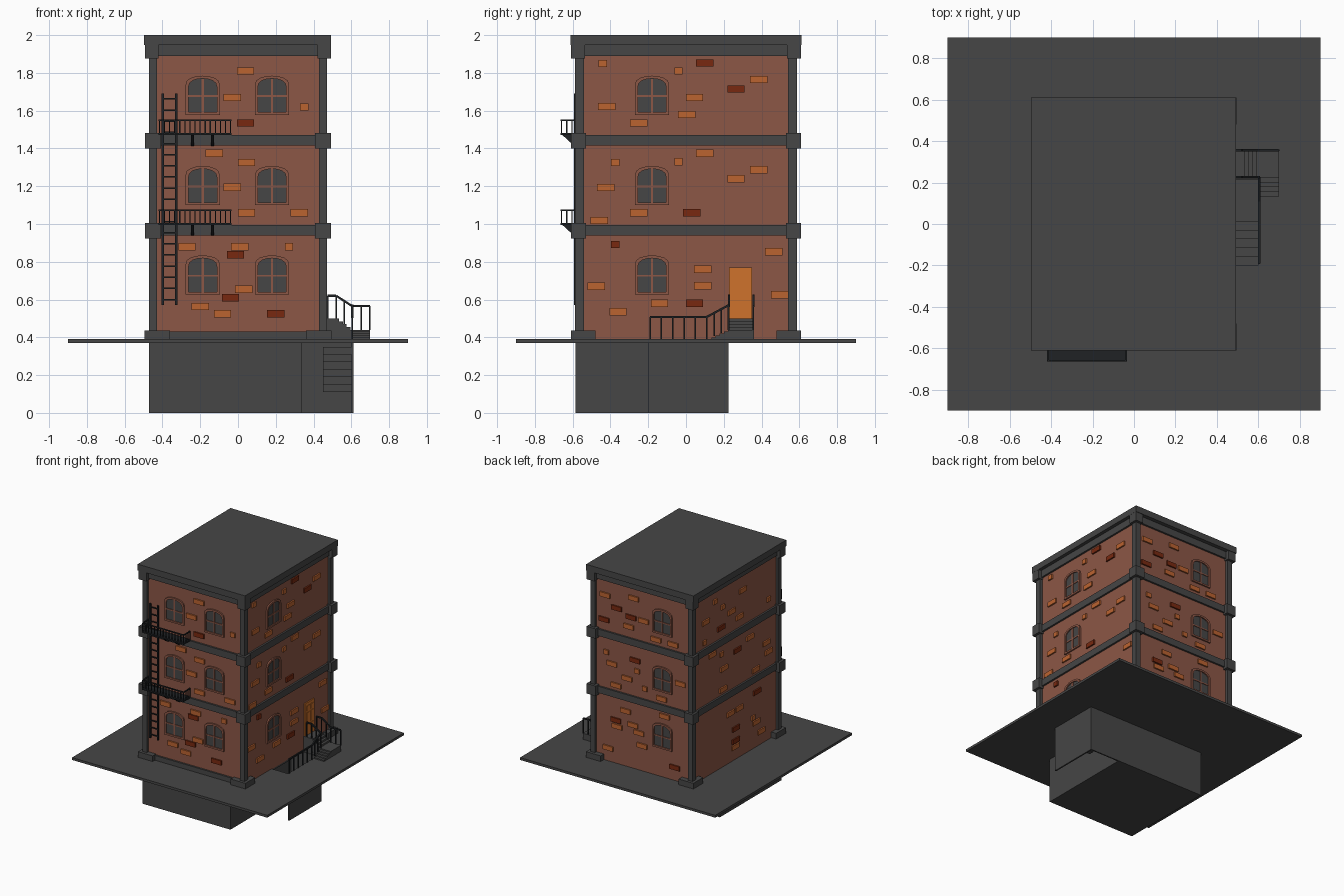
import bpy, bmesh, math, random
from mathutils import Vector

if "Cube" in bpy.data.objects:
    bpy.data.objects.remove(bpy.data.objects["Cube"])

random.seed(4)

def material(name, rgb):
    m = bpy.data.materials.new(name)
    m.diffuse_color = (*rgb, 1)
    m.use_nodes = True
    m.node_tree.nodes["Principled BSDF"].inputs["Base Color"].default_value = m.diffuse_color
    return m

STONE = material("dark stone", (0.061, 0.061, 0.061))
BRICK = material("brick red", (0.263, 0.095, 0.061))
LIGHT = material("light brick", (0.50, 0.125, 0.03))
DARK = material("dark brick", (0.19, 0.022, 0.005))
DOOR = material("door orange", (0.62, 0.17, 0.025))
IRON = material("black iron", (0.014, 0.016, 0.018))

WX, WY = 0.45, 0.565            # wall faces
GROUND = 0.39

def finish(name, bm, mat):
    bmesh.ops.recalc_face_normals(bm, faces=bm.faces)
    me = bpy.data.meshes.new(name)
    bm.to_mesh(me)
    bm.free()
    me.materials.append(mat)
    ob = bpy.data.objects.new(name, me)
    bpy.context.collection.objects.link(ob)
    return ob

def box(bm, x0, x1, y0, y1, z0, z1):
    vs = bmesh.ops.create_cube(bm, size=1)["verts"]
    for v in vs:
        v.co = ((x0 + x1) / 2 + v.co.x * (x1 - x0), (y0 + y1) / 2 + v.co.y * (y1 - y0),
                (z0 + z1) / 2 + v.co.z * (z1 - z0))

def bar(bm, p, q, r=0.004):
    p, q = Vector(p), Vector(q)
    d = q - p
    rot = d.to_track_quat('Z', 'Y')
    for v in bmesh.ops.create_cube(bm, size=1)["verts"]:
        v.co = (p + q) / 2 + rot @ Vector((v.co.x * 2 * r, v.co.y * 2 * r, v.co.z * d.length))

def on_wall(side, u, d, z):
    """Point on a wall: u along it, d out from it."""
    return {"front": (u, -WY - d, z), "back": (u, WY + d, z),
            "right": (WX + d, u, z), "left": (-WX - d, u, z)}[side]

def wall_box(bm, side, u0, u1, d0, d1, z0, z1):
    a, b = on_wall(side, u0, d0, z0), on_wall(side, u1, d1, z1)
    lo, hi = [min(p) for p in zip(a, b)], [max(p) for p in zip(a, b)]
    box(bm, lo[0], hi[0], lo[1], hi[1], lo[2], hi[2])

def prism(bm, pts, place, d0, d1):
    a = [bm.verts.new(place(p, d0)) for p in pts]
    b = [bm.verts.new(place(p, d1)) for p in pts]
    bm.faces.new(a)
    bm.faces.new(b)
    for i in range(len(pts)):
        j = (i + 1) % len(pts)
        bm.faces.new((a[i], a[j], b[j], b[i]))

def ring(bm, outer, inner, place, d0, d1):
    rows = [[bm.verts.new(place(p, d)) for p in loop]
            for loop, d in ((outer, d0), (outer, d1), (inner, d1), (inner, d0))]
    n = len(outer)
    for k in range(4):
        a, b = rows[k], rows[(k + 1) % 4]
        for i in range(n):
            bm.faces.new((a[i], a[(i + 1) % n], b[(i + 1) % n], b[i]))

# Pavement with a hole for the basement stairs
bm = bmesh.new()
ring(bm, [(-.9, -.9), (.9, -.9), (.9, .9), (-.9, .9)],
     [(.45, -.2), (.6, -.2), (.6, .22), (.45, .22)], lambda p, d: (*p, d), 0.37, GROUND)
finish("pavement", bm, STONE)

# Basement room, stairwell walls and descending stairs
bm = bmesh.new()
box(bm, -.47, .34, -.585, .225, 0, .37)
finish("basement", bm, STONE)
bm = bmesh.new()
box(bm, .6, .612, -.2, .225, 0, .38)
box(bm, .34, .6, .215, .225, 0, .372)
finish("stairwell_walls", bm, STONE)
bm = bmesh.new()
for i in range(6):
    z = .35 - .04 * i
    box(bm, .45, .6, -.2 + .043 * i, -.157 + .043 * i, z - .04, z)
box(bm, .45, .6, .058, .215, .13, .15)
finish("basement_stairs", bm, STONE)

# Brick walls
bm = bmesh.new()
box(bm, -WX, WX, -WY, WY, 0.385, 1.93)
finish("brick_walls", bm, BRICK)

# Corner pillars with base, floor and top blocks
bm, blocks = bmesh.new(), bmesh.new()
def corner(b, sx, sy, ox, ix, oy, iy, z0, z1):
    box(b, *sorted((sx * ix, sx * ox)), *sorted((sy * iy, sy * oy)), z0, z1)
for sx in (-1, 1):
    for sy in (-1, 1):
        corner(bm, sx, sy, .472, .43, .587, .54, GROUND, 1.95)
        corner(blocks, sx, sy, .495, .36, .61, .48, GROUND, .437)
        for z0, z1 in ((.922, 1.005), (1.4, 1.482)):
            corner(blocks, sx, sy, .492, .407, .608, .53, z0, z1)
        corner(blocks, sx, sy, .492, .42, .608, .535, 1.875, 1.95)
finish("corner_pillars", bm, STONE)
finish("corner_blocks", blocks, STONE)

# Floor bands, cornice, front plinth and roof cap
bm = bmesh.new()
for z0, z1 in ((.94, .995), (1.415, 1.472), (1.89, 1.95)):
    box(bm, -.465, .465, -.58, .58, z0, z1)
box(bm, -.4, .4, -.58, -.55, GROUND, .43)
finish("floor_bands", bm, STONE)
bm = bmesh.new()
box(bm, -.497, .493, -.612, .612, 1.948, 2)
finish("roof_cap", bm, STONE)

# Arched windows
def arch(cu, z0, w, h, rise, n=8):
    pts = [(cu - w / 2, z0), (cu + w / 2, z0)]
    for i in range(n + 1):
        t = math.pi * i / n
        pts.append((cu + w / 2 * math.cos(t), z0 + h - rise + rise * math.sin(t) ** .8))
    return pts

frames, glass = bmesh.new(), bmesh.new()
for side, us in (("front", (-.187, .18)), ("right", (-.18,)), ("back", (-.18,))):
    for u in us:
        for z in (.627, 1.1, 1.578):
            place = lambda p, d: on_wall(side, p[0], d, p[1])
            ring(frames, arch(u, z, .182, .207, .05), arch(u, z + .014, .15, .178, .045), place, -.005, .012)
            prism(glass, arch(u, z + .01, .155, .184, .045), place, -.005, .003)
            wall_box(frames, side, u - .006, u + .006, 0, .008, z + .01, z + .19)
            wall_box(frames, side, u - .076, u + .076, 0, .008, z + .094, z + .104)
finish("window_frames", frames, BRICK)
finish("window_panes", glass, STONE)

# Raised bricks: (u, z, kind) with kind 0 light, 1 dark, 2 small light, 3 small dark
front = [(.04, 1.81, 0), (-.03, 1.67, 0), (.35, 1.62, 2), (.04, 1.535, 1), (-.125, 1.375, 0), (.045, 1.325, 0),
         (-.03, 1.195, 0), (.045, 1.06, 0), (.325, 1.06, 0), (-.27, .88, 0), (.01, .88, 0), (.27, .88, 2),
         (-.013, .837, 1), (.03, .655, 0), (-.04, .61, 1), (-.2, .563, 0), (-.082, .525, 0), (.2, .525, 1)]
right = [(-.44, 1.85, 2), (.1, 1.853, 1), (-.04, 1.81, 2), (.385, 1.765, 0), (.265, 1.715, 1), (.045, 1.67, 0),
         (-.42, 1.622, 0), (.003, 1.58, 0), (-.25, 1.535, 0), (-.375, 1.325, 2), (.1, 1.375, 0), (-.04, 1.33, 2),
         (.385, 1.287, 0), (.265, 1.24, 0), (-.425, 1.193, 0), (-.25, 1.06, 0), (.03, 1.06, 1), (-.46, 1.018, 0),
         (-.375, .892, 3), (.465, .853, 0), (.088, .76, 0), (-.475, .67, 0), (.088, .673, 0), (-.14, .58, 0),
         (.045, .58, 1), (-.36, .535, 0), (.495, .625, 0)]

def scatter(half, window):
    out = []
    for z0, z1 in ((.5, .9), (1.04, 1.38), (1.52, 1.85)):
        while len([b for b in out if z0 <= b[1] <= z1]) < 9:
            u, z = random.uniform(-half, half), z0 + (z1 - z0) * random.randrange(9) / 8
            clear = all(abs(u - b[0]) > .11 or abs(z - b[1]) > .05 for b in out)
            if clear and not (window and abs(u + .18) < .15 and z0 + .03 < z < z1 - .03):
                out.append((u, z, random.choice((0, 0, 0, 1, 2))))
    return out

light, dark = bmesh.new(), bmesh.new()
for side, bricks in (("front", front), ("right", right), ("back", scatter(.36, True)),
                     ("left", scatter(.48, False))):
    for u, z, kind in bricks:
        w = .022 if kind > 1 else .046
        wall_box(dark if kind % 2 else light, side, u - w, u + w, -.01, .012, z - .019, z + .019)
finish("light_bricks", light, LIGHT)
finish("dark_bricks", dark, DARK)

# Panelled side door
bm = bmesh.new()
wall_box(bm, "right", .227, .35, -.01, .01, .5, .77)
for u in (.262, .315):
    for z0, z1 in ((.515, .59), (.605, .69), (.705, .745)):
        wall_box(bm, "right", u - .018, u + .018, .01, .015, z0, z1)
finish("door", bm, DOOR)

# Entrance steps turning towards the front
bm = bmesh.new()
prof = [(.45, GROUND), (.7, GROUND), (.7, .44), (.595, .44)]
for i in range(4):
    prof += [(.595 - .02 * i, .455 + .015 * i), (.575 - .02 * i, .455 + .015 * i)]
prof += [(.45, .5)]
prism(bm, prof, lambda p, d: (p[0], d, p[1]), .222, .36)
prof = [(.222, GROUND), (.222, .43)]
for i in range(4):
    prof += [(.2 - .022 * i, .43 - .01 * i), (.2 - .022 * i, .42 - .01 * i)]
prof[-1] = (.134, GROUND)
prism(bm, prof, lambda p, d: (d, p[0], p[1]), .605, .7)
finish("entrance_steps", bm, STONE)

# Iron railings: top rail over posts standing on a given foot line
def railing(bm, p, q, foot_p, foot_q, n, r=.004):
    p, q = Vector(p), Vector(q)
    bar(bm, p, q, r * 1.4)
    for i in range(n + 1):
        top = p.lerp(q, i / n)
        bar(bm, (top.x, top.y, foot_p + (foot_q - foot_p) * i / n), top, r)

bm = bmesh.new()
railing(bm, (.605, -.19, .508), (.605, .11, .508), GROUND, GROUND, 5)
railing(bm, (.605, .11, .508), (.605, .225, .57), GROUND, .44, 3)
for y in (.227, .357):
    railing(bm, (.475, y, .62), (.52, y, .62), .5, .5, 1)
    railing(bm, (.52, y, .62), (.605, y, .565), .5, .44, 2)
railing(bm, (.605, .357, .565), (.698, .357, .565), .44, .44, 2)
finish("entrance_railings", bm, IRON)

# Fire escape balconies with brackets
bm = bmesh.new()
for z in (1.0, 1.476):
    box(bm, -.42, -.035, -.665, -.575, z - .006, z + .006)
    railing(bm, (-.416, -.66, z + .073), (-.039, -.66, z + .073), z, z, 14, .003)
    for x in (-.416, -.039):
        railing(bm, (x, -.66, z + .073), (x, -.575, z + .073), z, z, 3, .003)
    for x in (-.24, -.135):
        prism(bm, [(-.66, z), (-.575, z), (-.575, z - .062), (-.6, z - .055)],
              lambda p, d: (x + d, p[0], p[1]), -.008, .008)
finish("fire_escape_balconies", bm, IRON)

# Fire escape ladder
bm = bmesh.new()
for x in (-.398, -.327):
    box(bm, x - .006, x + .006, -.594, -.582, .57, 1.69)
for i in range(19):
    bar(bm, (-.398, -.588, .6 + .059 * i), (-.327, -.588, .6 + .059 * i))
finish("fire_escape_ladder", bm, IRON)
